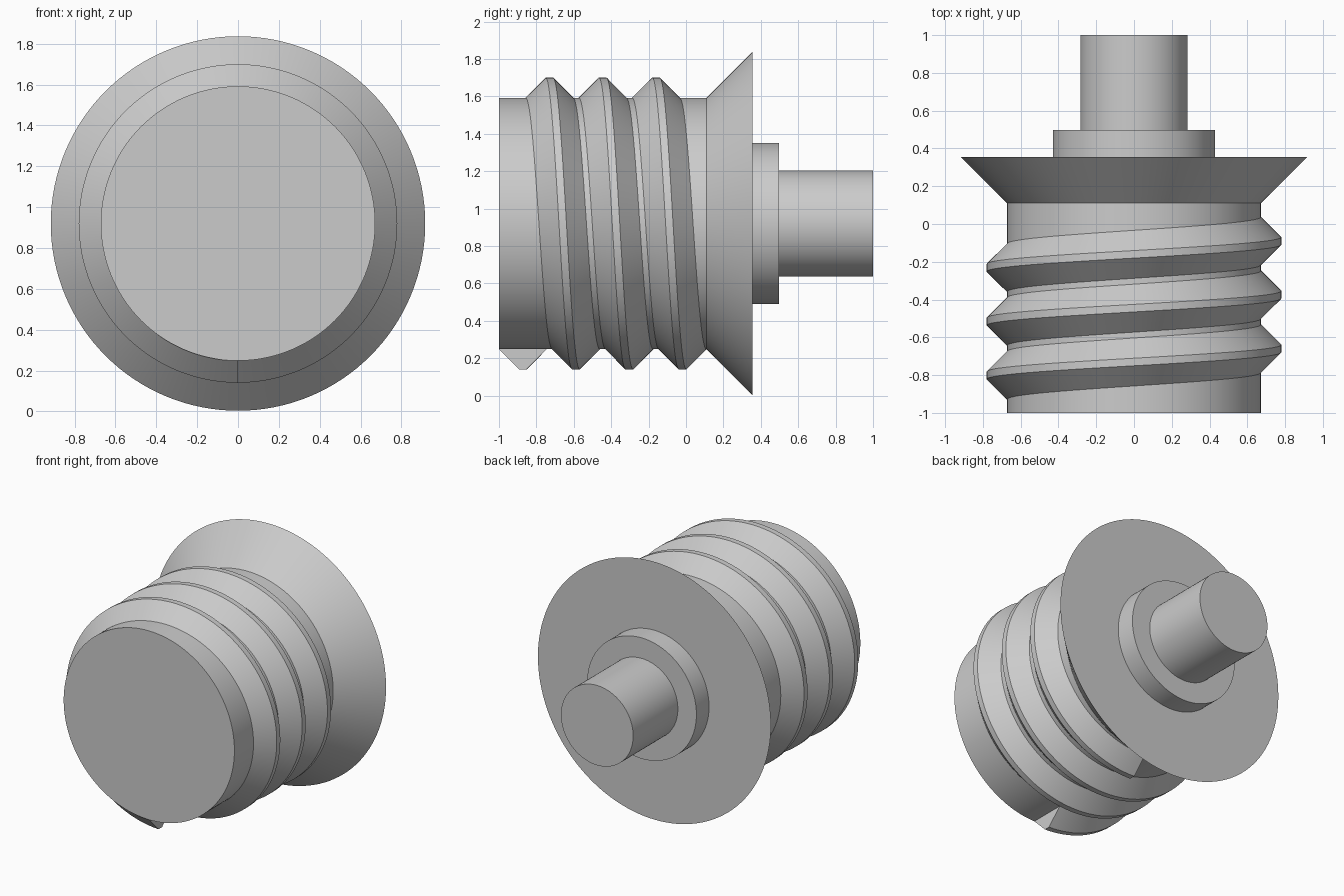
import bpy
import bmesh
from math import sin, cos, pi, radians

SEG = 128          # steps per full turn
AXIS_Z = 0.92      # height of the turning axis

cube = bpy.data.objects.get("Cube")
if cube:
    bpy.data.objects.remove(cube, do_unlink=True)

grey = bpy.data.materials.new("plain_grey")
grey.use_nodes = True
colour = (0.6, 0.6, 0.6, 1)
grey.diffuse_color = colour
grey.node_tree.nodes["Principled BSDF"].inputs["Base Color"].default_value = colour


def sweep(name, profile, turns=1, start=0.0, pitch=0.0, caps=()):
    """Turn a (y, radius) profile about the y axis, advancing by pitch per turn."""
    bm = bmesh.new()
    closed = pitch == 0
    steps = SEG * turns
    cols = []
    for j in range(steps if closed else steps + 1):
        t = start + 2 * pi * j / SEG
        cols.append([bm.verts.new((r * sin(t), y + pitch * j / SEG, AXIS_Z + r * cos(t)))
                     for y, r in profile])
    for j in range(steps):
        a, b = cols[j], cols[(j + 1) % len(cols)]
        for i in range(len(profile) - 1):
            bm.faces.new((a[i], b[i], b[i + 1], a[i + 1]))
    # End discs for a lathe, end sections for a helix
    if "front" in caps:
        bm.faces.new([c[0] for c in reversed(cols)])
    if "back" in caps:
        bm.faces.new([c[-1] for c in cols])
    if not closed:
        bm.faces.new(cols[0])
        bm.faces.new(list(reversed(cols[-1])))
    mesh = bpy.data.meshes.new(name)
    bm.to_mesh(mesh)
    bm.free()
    mesh.materials.append(grey)
    obj = bpy.data.objects.new(name, mesh)
    bpy.context.collection.objects.link(obj)
    bpy.ops.object.select_all(action="DESELECT")
    obj.select_set(True)
    bpy.context.view_layer.objects.active = obj
    bpy.ops.object.shade_smooth_by_angle(angle=radians(30))
    return obj


CORE, RIM, COLLAR, SHAFT = 0.672, 0.917, 0.43, 0.284

# Cylindrical plug and its conical flange
sweep("core", [(-1, CORE), (0.11, CORE)], caps=("front",))
sweep("flange", [(0.11, CORE), (0.355, RIM), (0.355, COLLAR)])

# Stepped stem on the back
sweep("collar", [(0.355, COLLAR), (0.497, COLLAR), (0.497, SHAFT)])
sweep("shaft", [(0.497, SHAFT), (1, SHAFT)], caps=("back",))

# Three-turn trapezoid thread, starting and ending at the underside
crest = 0.78
middle = -0.873
sweep("thread", [(middle - 0.127, CORE), (middle - 0.02, crest),
                 (middle + 0.02, crest), (middle + 0.127, CORE)],
      turns=3, start=pi, pitch=0.285)
